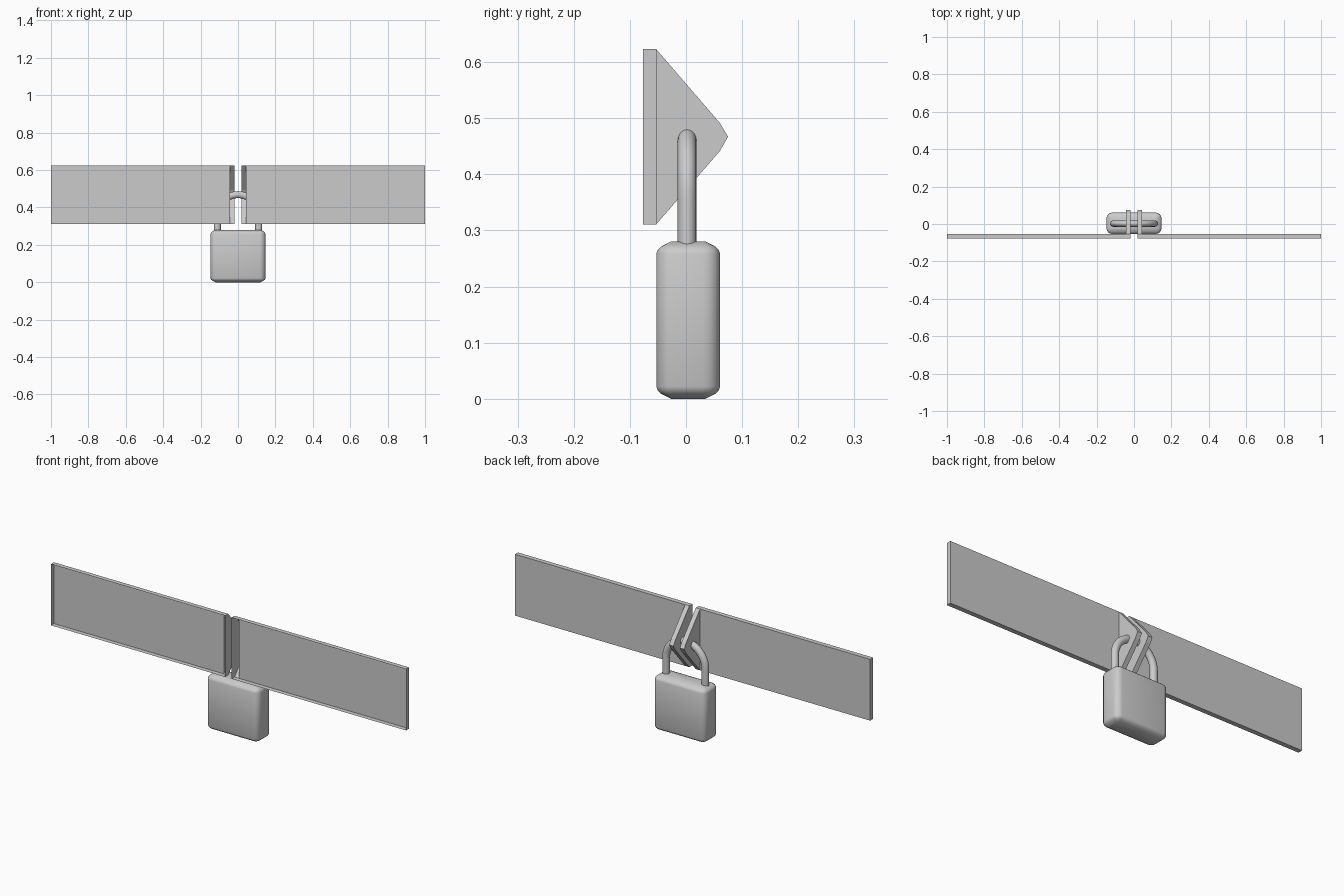
import bpy, bmesh
from math import sin, cos, pi

if "Cube" in bpy.data.objects:
    bpy.data.objects.remove(bpy.data.objects["Cube"])


def finish(name, bm, smooth=None, open_front=False):
    bmesh.ops.recalc_face_normals(bm, faces=bm.faces)
    if open_front:
        front = [f for f in bm.faces if f.normal.y < -.99]
        bmesh.ops.delete(bm, geom=front, context='FACES')
    mesh = bpy.data.meshes.new(name)
    bm.to_mesh(mesh)
    bm.free()
    ob = bpy.data.objects.new(name, mesh)
    bpy.context.collection.objects.link(ob)
    if smooth:
        bpy.ops.object.select_all(action='DESELECT')
        ob.select_set(True)
        bpy.context.view_layer.objects.active = ob
        bpy.ops.object.shade_smooth_by_angle(angle=smooth)
    return ob


def bridge(bm, a, b):
    n = len(a)
    for i in range(n):
        j = (i + 1) % n
        bm.faces.new((a[i], a[j], b[j], b[i]))


# Hasp plates: hollow strap, open at the front, with a pointed flange turned back
FLANGE = [(-.077, .311), (-.053, .311), (.06, .441), (.075, .467),
          (.06, .492), (-.053, .623), (-.077, .623)]


def hasp_plate(name, side):
    bm = bmesh.new()
    ring = lambda x, pts: [bm.verts.new((side * x, y, z)) for y, z in pts]
    inner, outer = ring(.018, FLANGE), ring(.042, FLANGE)
    root = [0, 1, 5, 6]
    end = ring(1.0, [FLANGE[i] for i in root])
    bm.faces.new(inner)
    bridge(bm, inner, outer)
    bm.faces.new(outer[1:6])
    bridge(bm, [outer[i] for i in root], end)
    bm.faces.new(end)
    return finish(name, bm, open_front=True)


hasp_plate("left_hasp_plate", -1)
hasp_plate("right_hasp_plate", 1)

# Padlock body: stacked rounded rectangles with softened top and bottom
bm = bmesh.new()
rings = []
for inset, z in [(.026, 0), (.010, .008), (.003, .014), (0, .022),
                 (0, .258), (.003, .266), (.010, .272), (.026, .28)]:
    r = .03 - inset
    loop = []
    for q, (sx, sy) in enumerate([(1, 1), (-1, 1), (-1, -1), (1, -1)]):
        for k in range(5):
            a = (q + k / 4) * pi / 2
            loop.append(bm.verts.new((sx * .117 + r * cos(a),
                                      .004 + sy * .027 + r * sin(a), z)))
    rings.append(loop)
for a, b in zip(rings, rings[1:]):
    bridge(bm, a, b)
bm.faces.new(rings[0])
bm.faces.new(rings[-1])
finish("padlock_body", bm, smooth=.7)

# Shackle: bar swept up one leg, over the arch and down the other
ARCH, SPRING, BAR_WIDE, BAR_DEEP = .1105, .358, .0185, .0168
path = [(ARCH, .25, 0)]
path += [(ARCH * cos(pi * i / 20), SPRING + ARCH * sin(pi * i / 20), pi * i / 20)
         for i in range(21)]
path += [(-ARCH, .25, pi)]
bm = bmesh.new()
rings = []
for x, z, t in path:
    rings.append([bm.verts.new((x + BAR_WIDE * cos(a) * cos(t),
                                .002 + BAR_DEEP * sin(a),
                                z + BAR_WIDE * cos(a) * sin(t)))
                  for a in (2 * pi * k / 16 for k in range(16))])
for a, b in zip(rings, rings[1:]):
    bridge(bm, a, b)
bm.faces.new(rings[0])
bm.faces.new(rings[-1])
finish("shackle", bm, smooth=.7)
